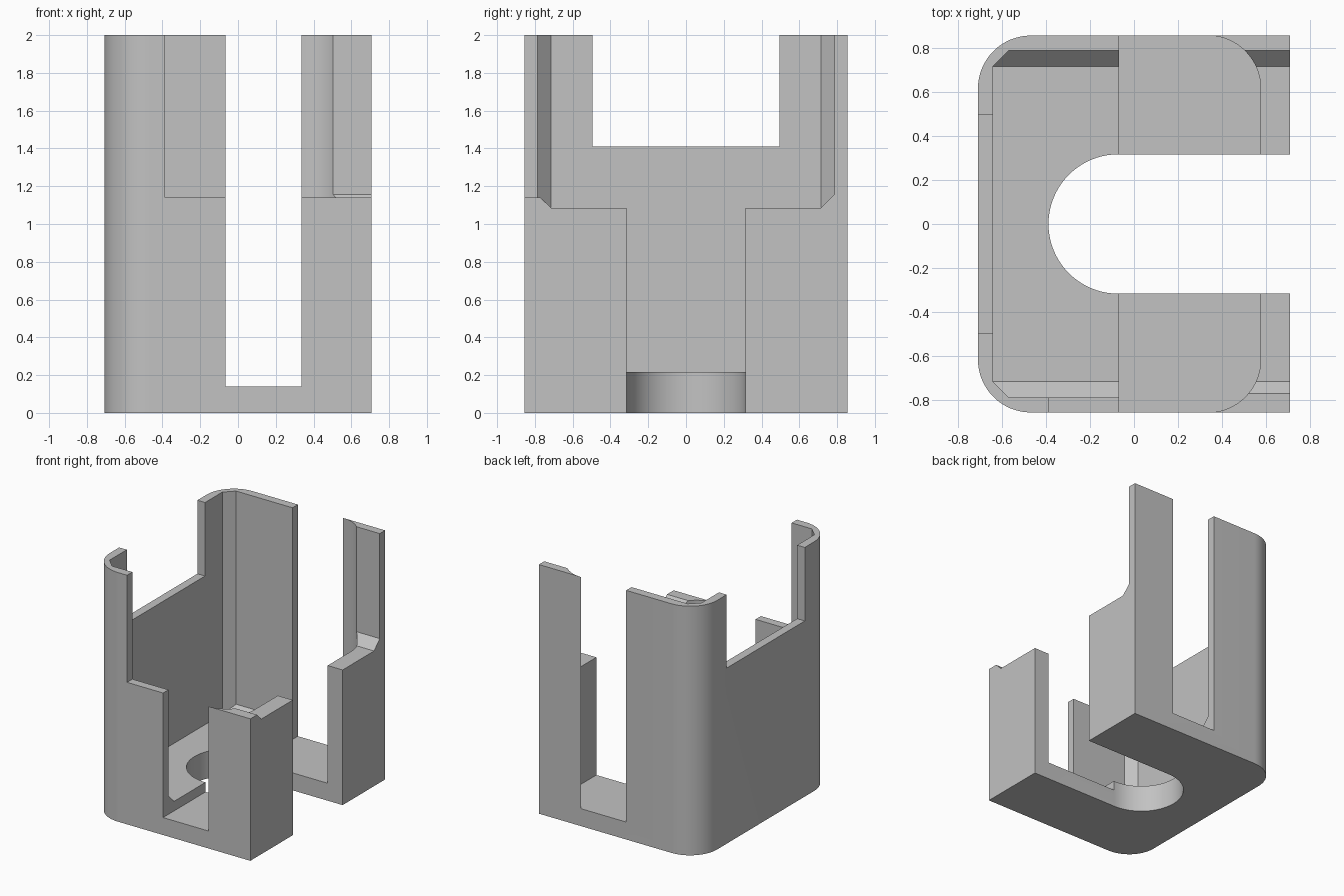
import bpy, bmesh, math

if "Cube" in bpy.data.objects:
    bpy.data.objects.remove(bpy.data.objects["Cube"])

HX, HY, R = 0.708, 0.855, 0.24   # half width, half depth, corner radius
TOP = 2.1                        # cutters reach past the rim


def arc(cx, cy, r, a0, a1, n=16):
    """Points along an arc, angles in degrees."""
    return [(cx + r * math.cos(math.radians(a0 + (a1 - a0) * i / n)),
             cy + r * math.sin(math.radians(a0 + (a1 - a0) * i / n))) for i in range(n + 1)]


def finish(name, bm):
    bmesh.ops.recalc_face_normals(bm, faces=bm.faces)
    me = bpy.data.meshes.new(name)
    bm.to_mesh(me)
    bm.free()
    ob = bpy.data.objects.new(name, me)
    bpy.context.collection.objects.link(ob)
    return ob


def prism(name, pts, z0, z1):
    """Extrude an XY outline from z0 to z1."""
    bm = bmesh.new()
    face = bm.faces.new([bm.verts.new((x, y, z0)) for x, y in pts])
    ext = bmesh.ops.extrude_face_region(bm, geom=[face])
    verts = [v for v in ext["geom"] if isinstance(v, bmesh.types.BMVert)]
    bmesh.ops.translate(bm, verts=verts, vec=(0, 0, z1 - z0))
    return finish(name, bm)


def box(name, x0, x1, y0, y1, z0, z1):
    return prism(name, [(x0, y0), (x1, y0), (x1, y1), (x0, y1)], z0, z1)


def mirrored_hull(name, pts):
    """Convex solid from points mirrored across y = 0."""
    bm = bmesh.new()
    for x, y, z in pts:
        for s in (-1, 1):
            bm.verts.new((x, s * y, z))
    bmesh.ops.convex_hull(bm, input=bm.verts[:])
    bmesh.ops.dissolve_limit(bm, angle_limit=0.01, verts=bm.verts[:], edges=bm.edges[:])
    return finish(name, bm)


# Body: block with two rounded left corners
holder = prism("holder_body",
               [(HX, -HY), (HX, HY)]
               + arc(-HX + R, HY - R, R, 90, 180)
               + arc(-HX + R, -HY + R, R, 180, 270), 0, 2)

cutters = []

# Left pocket with chamfered floor edges and upright corners
yi, yo, xi, xo = 0.715, 0.787, -0.64, -0.568
cutters.append(mirrored_hull("left_pocket", [
    (xi, yi, 0.217), (xi, yi, TOP), (xo, yo, 0.289), (xo, yo, TOP),
    (0.15, yi, 0.217), (0.15, yo, 0.289), (0.15, yo, TOP)]))

# Middle pocket, open through the front and back walls
lower = [(-0.067, -0.95), (0.335, -0.95)] + arc(0.335, -HY + R, R, -90, 0)
upper = [(x, -y) for x, y in reversed(lower)]
cutters.append(prism("middle_pocket", lower + upper, 0.14, TOP))

# Upper clearance over the right wall, with chamfered lower edges
cutters.append(mirrored_hull("right_clearance", [
    (x, y, z) for x in (0.1, 0.9)
    for y, z in ((yi, 1.085), (yo, 1.157), (yo, TOP))]))

# Round-ended channel through the floor and right wall
cutters.append(prism("floor_channel",
                     [(0.9, -0.316), (0.9, 0.316)] + arc(-0.072, 0, 0.316, 90, 270, 40),
                     -0.1, TOP))

# Left wall window and lowered front wall
cutters.append(box("left_window", -0.9, -0.45, -0.496, 0.496, 1.41, TOP))
cutters.append(box("front_drop", -0.387, 0.9, -1.0, -0.6, 1.14, TOP))

# Carve the body
for c in cutters:
    mod = holder.modifiers.new(c.name, "BOOLEAN")
    mod.operation, mod.solver, mod.object = "DIFFERENCE", "EXACT", c
    c.hide_render = True
deps = bpy.context.evaluated_depsgraph_get()
carved = bpy.data.meshes.new_from_object(holder.evaluated_get(deps))
holder.modifiers.clear()
holder.data = carved
for c in cutters:
    bpy.data.objects.remove(c)

# Single plain grey
grey = bpy.data.materials.new("plain_grey")
grey.diffuse_color = (0.54, 0.54, 0.54, 1)
grey.use_nodes = True
grey.node_tree.nodes["Principled BSDF"].inputs["Base Color"].default_value = grey.diffuse_color
holder.data.materials.clear()
holder.data.materials.append(grey)

bpy.context.view_layer.objects.active = holder
holder.select_set(True)
bpy.ops.object.shade_smooth_by_angle(angle=math.radians(30))
